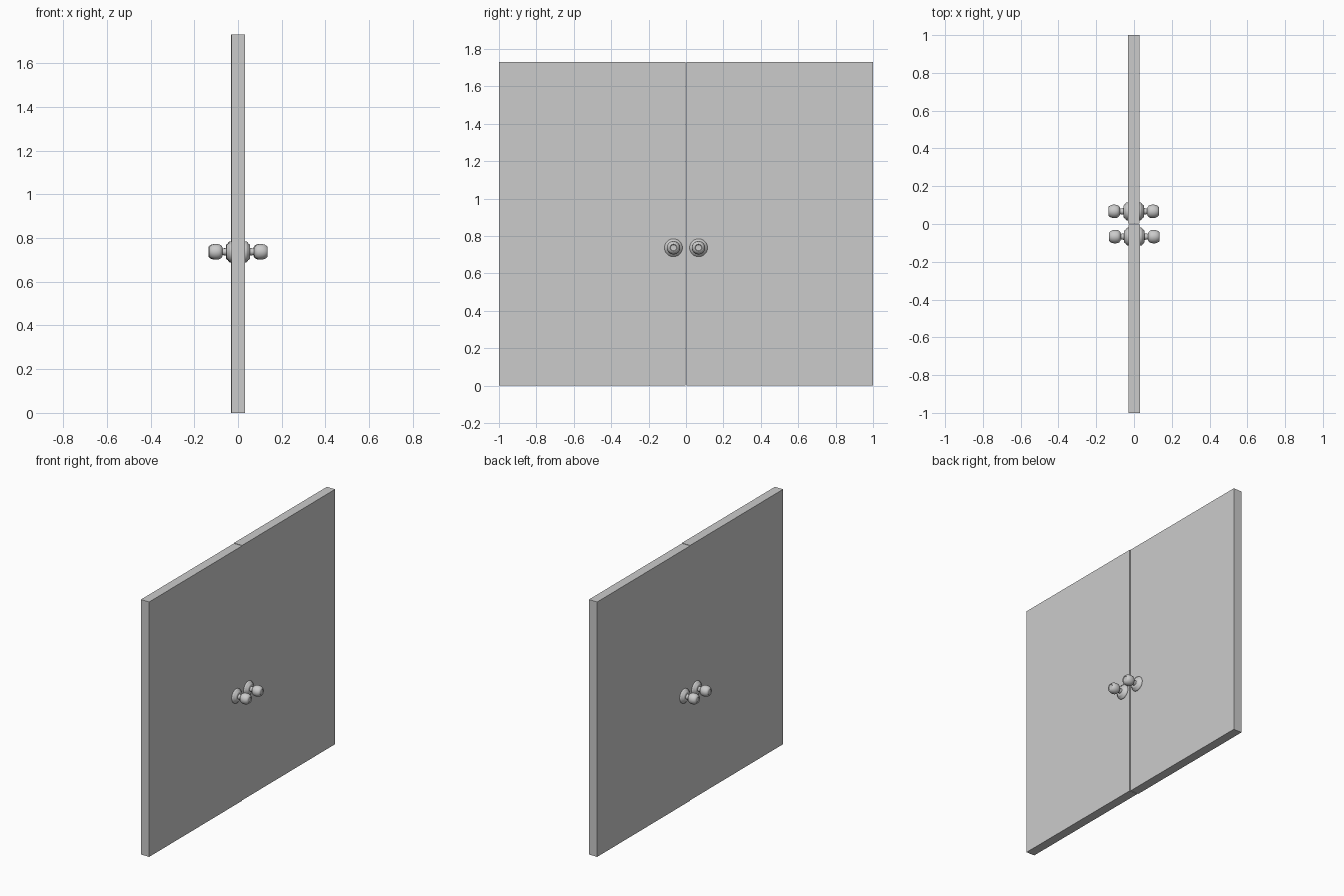
import bpy, bmesh, math
from mathutils import Matrix

cube = bpy.data.objects.get("Cube")
if cube:
    bpy.data.objects.remove(cube, do_unlink=True)


def make_material(name, value):
    mat = bpy.data.materials.new(name)
    mat.use_nodes = True
    colour = (value, value, value, 1)
    mat.diffuse_color = colour
    mat.node_tree.nodes["Principled BSDF"].inputs["Base Color"].default_value = colour
    return mat


GREY = make_material("light grey", 0.6)
HEIGHT, HALF_T, GAP, SHIFT = 1.73, 0.031, 0.002, 0.002
KNOB_Y, KNOB_Z = 0.067, 0.737

# Knob outline: (distance from door face, radius), backplate to dimpled end
PROFILE = [(-0.002, 0.048), (0.005, 0.048), (0.010, 0.045), (0.014, 0.038),
           (0.020, 0.034), (0.023, 0.029), (0.023, 0.017), (0.041, 0.015),
           (0.044, 0.024), (0.049, 0.030), (0.057, 0.034), (0.068, 0.0355),
           (0.080, 0.035), (0.090, 0.032), (0.097, 0.028), (0.102, 0.023),
           (0.103, 0.019), (0.100, 0.016), (0.099, 0.0)]


def add_object(name, bm):
    bmesh.ops.recalc_face_normals(bm, faces=bm.faces)
    mesh = bpy.data.meshes.new(name)
    bm.to_mesh(mesh)
    bm.free()
    mesh.materials.append(GREY)
    obj = bpy.data.objects.new(name, mesh)
    bpy.context.collection.objects.link(obj)
    return obj


def add_door(name, side):
    # Slab from the narrow centre gap to the outer edge
    width = 1 - GAP
    bm = bmesh.new()
    bmesh.ops.create_cube(bm, size=1)
    bmesh.ops.scale(bm, vec=(2 * HALF_T, width, HEIGHT), verts=bm.verts)
    bmesh.ops.translate(bm, vec=(-side * SHIFT, side * (GAP + width / 2), HEIGHT / 2), verts=bm.verts)
    add_object(name, bm)


def add_knob(name, side, facing):
    # Turned knob spun around the x axis
    bm = bmesh.new()
    verts = [bm.verts.new((d, 0, r)) for d, r in PROFILE]
    edges = [bm.edges.new(pair) for pair in zip(verts, verts[1:])]
    bmesh.ops.spin(bm, geom=verts + edges, cent=(0, 0, 0), axis=(1, 0, 0),
                   angle=math.tau, steps=32)
    bmesh.ops.remove_doubles(bm, verts=bm.verts, dist=0.0001)
    if facing < 0:
        bm.transform(Matrix.Rotation(math.pi, 4, 'Z'))
    bm.transform(Matrix.Translation((facing * HALF_T - side * SHIFT, side * KNOB_Y, KNOB_Z)))
    obj = add_object(name, bm)
    bpy.ops.object.select_all(action='DESELECT')
    obj.select_set(True)
    bpy.context.view_layer.objects.active = obj
    bpy.ops.object.shade_smooth_by_angle(angle=math.radians(40))


# Two matching doors, each with a knob on both faces
for label, side in (("back", 1), ("front", -1)):
    add_door(label + "_door", side)
    for face, facing in (("left", 1), ("right", -1)):
        add_knob(f"{label}_door_{face}_knob", side, facing)
